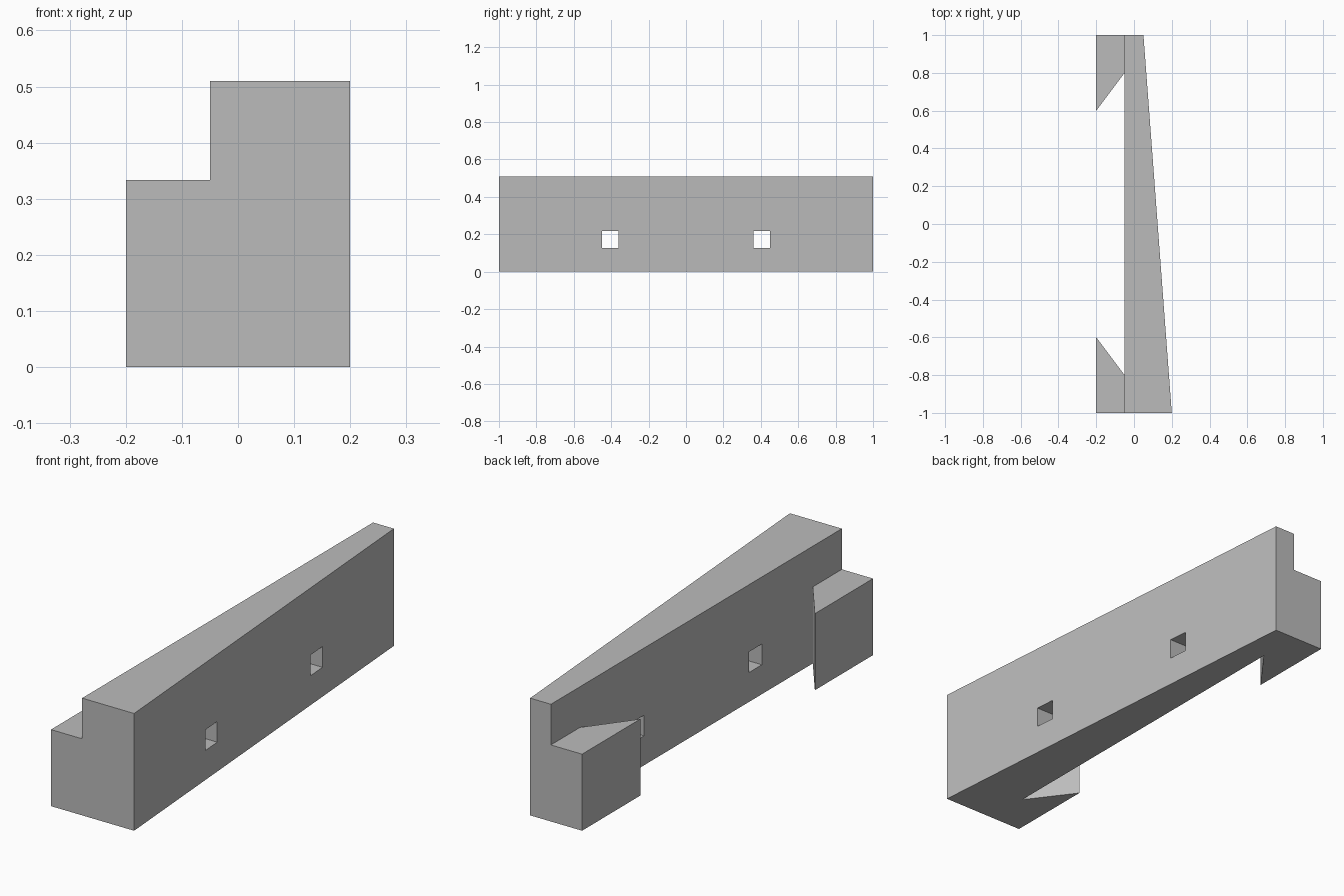
import bpy
import bmesh

if "Cube" in bpy.data.objects:
    bpy.data.objects.remove(bpy.data.objects["Cube"])

grey = bpy.data.materials.new("mid grey")
grey.use_nodes = True
COLOUR = (0.5, 0.5, 0.5, 1)
grey.diffuse_color = COLOUR
grey.node_tree.nodes["Principled BSDF"].inputs["Base Color"].default_value = COLOUR


def prism(name, outline, bottom, top):
    """Extrude a plan outline upwards into a solid."""
    bm = bmesh.new()
    face = bm.faces.new([bm.verts.new((x, y, bottom)) for x, y in outline])
    grown = bmesh.ops.extrude_face_region(bm, geom=[face])["geom"]
    verts = [g for g in grown if isinstance(g, bmesh.types.BMVert)]
    bmesh.ops.translate(bm, verts=verts, vec=(0, 0, top - bottom))
    bmesh.ops.recalc_face_normals(bm, faces=bm.faces)
    mesh = bpy.data.meshes.new(name)
    bm.to_mesh(mesh)
    bm.free()
    mesh.materials.append(grey)
    obj = bpy.data.objects.new(name, mesh)
    bpy.context.collection.objects.link(obj)
    return obj


def combine(target, tool, operation):
    """Apply a boolean and discard the tool."""
    tool.hide_render = True
    mod = target.modifiers.new(operation.lower(), "BOOLEAN")
    mod.operation, mod.solver, mod.object = operation, "EXACT", tool
    bpy.context.view_layer.objects.active = target
    bpy.ops.object.modifier_apply(modifier=mod.name)
    bpy.data.objects.remove(tool)


# Tapered rail, wide at the front
body = prism("tapered_rail", [(-0.05, -1), (0.2, -1), (0.05, 1), (-0.05, 1)], 0, 0.51)

for side in (-1, 1):
    # Lower undercut hook at each end
    hook = prism("end_hook", [(0, side), (-0.2, side), (-0.2, side * 0.6),
                              (-0.05, side * 0.8), (0, side * 0.8)], 0, 0.333)
    combine(body, hook, "UNION")

for side in (-1, 1):
    # Square peg hole through the rail
    y0, y1 = side * 0.36, side * 0.45
    hole = prism("hole_cutter", [(-0.15, y0), (0.4, y0), (0.4, y1), (-0.15, y1)], 0.128, 0.218)
    combine(body, hole, "DIFFERENCE")
